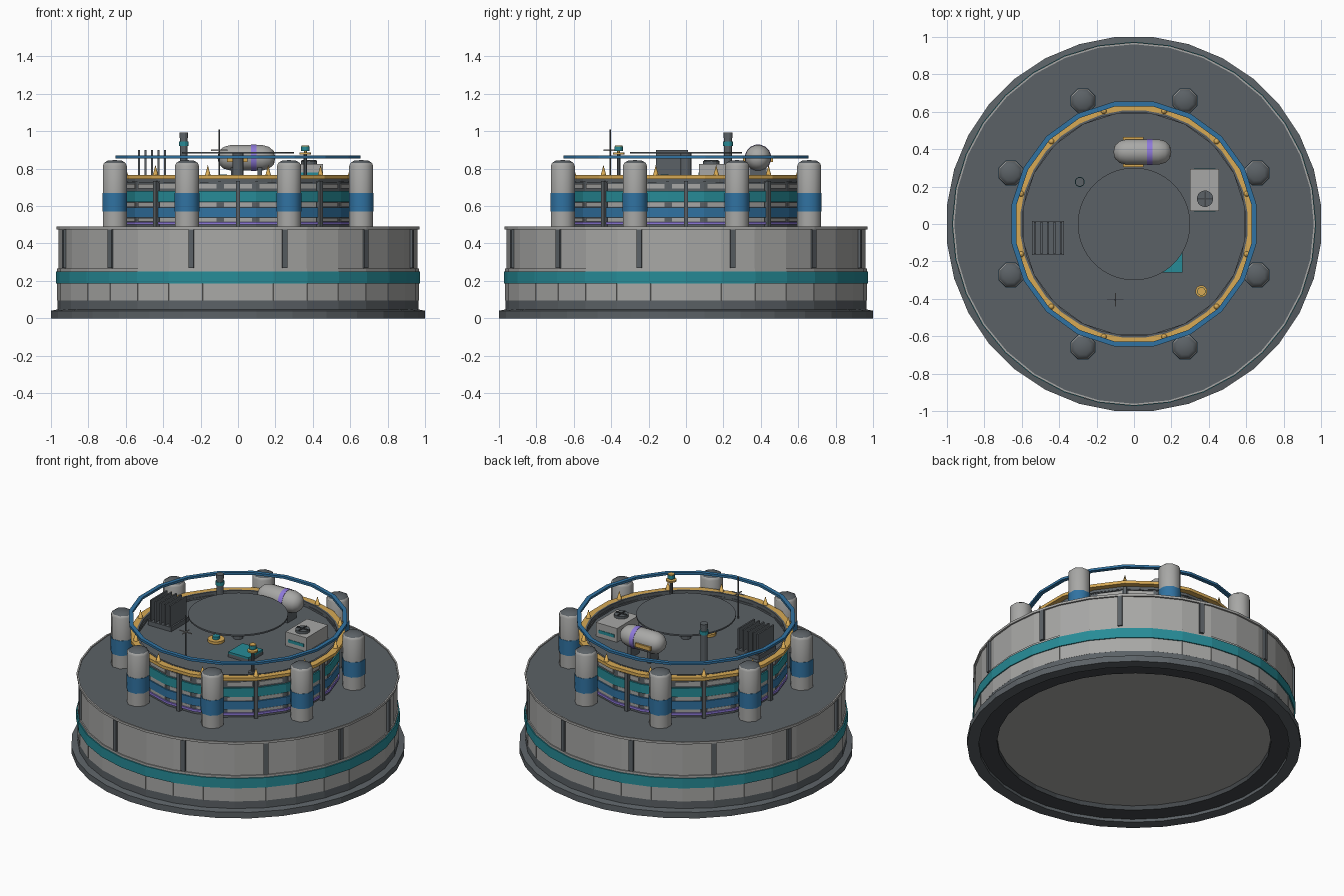
import bpy, bmesh
from math import pi, sin, cos, radians
from mathutils import Matrix

cube = bpy.data.objects.get("Cube")
if cube:
    bpy.data.objects.remove(cube, do_unlink=True)


def material(name, rgb):
    m = bpy.data.materials.new(name)
    m.use_nodes = True
    m.diffuse_color = (*rgb, 1)
    m.node_tree.nodes["Principled BSDF"].inputs["Base Color"].default_value = (*rgb, 1)
    return m


LIGHT = material("light grey panel", (0.39, 0.39, 0.38))
DARK = material("slate deck", (0.105, 0.12, 0.132))
CHAR = material("charcoal trim", (0.055, 0.062, 0.068))
TEAL = material("teal", (0.02, 0.26, 0.31))
BLUE = material("blue", (0.03, 0.17, 0.36))
GOLD = material("gold", (0.68, 0.40, 0.09))
PURPLE = material("violet", (0.27, 0.19, 0.70))
ROOF = 0.733  # height of the drum roof


def finish(name, bm, mats):
    bmesh.ops.recalc_face_normals(bm, faces=bm.faces[:])
    me = bpy.data.meshes.new(name)
    bm.to_mesh(me)
    bm.free()
    for m in mats:
        me.materials.append(m)
    ob = bpy.data.objects.new(name, me)
    bpy.context.collection.objects.link(ob)
    return ob


def smooth(ob):
    bpy.ops.object.select_all(action="DESELECT")
    ob.select_set(True)
    bpy.context.view_layer.objects.active = ob
    bpy.ops.object.shade_smooth_by_angle(angle=radians(50))


def lathe(name, profile, sides, mats, at=(0, 0, 0), flat=True, closed=False, axis="Z"):
    """Revolve (radius, z) points; mats is one material or one per segment."""
    bm = bmesh.new()
    grow, shift = (1 / cos(pi / sides), 0.5) if flat else (1, 0)
    rings = []
    for r, z in profile:
        if r == 0:
            rings.append([bm.verts.new((0, 0, z))] * sides)
        else:
            rings.append([bm.verts.new((r * grow * cos(2 * pi * (i + shift) / sides),
                                        r * grow * sin(2 * pi * (i + shift) / sides), z))
                          for i in range(sides)])
    count = len(rings) if closed else len(rings) - 1
    per_segment = mats if isinstance(mats, list) else [mats] * count
    palette = list(dict.fromkeys(per_segment))
    for s in range(count):
        a, b = rings[s], rings[(s + 1) % len(rings)]
        for i in range(sides):
            j = (i + 1) % sides
            corners = list(dict.fromkeys((a[i], a[j], b[j], b[i])))
            if len(corners) > 2:
                bm.faces.new(corners).material_index = palette.index(per_segment[s])
    if axis == "X":
        bm.transform(Matrix.Rotation(pi / 2, 4, "Y"))
    bm.transform(Matrix.Translation(at))
    return finish(name, bm, palette)


def cylinder(name, r, z0, z1, mat, x=0, y=0, sides=12, top=None, flat=True):
    top = r if top is None else top
    prof = [(0, z0), (r, z0), (top, z1)] + ([(0, z1)] if top else [])
    return lathe(name, prof, sides, mat, (x, y, 0), flat)


def band(name, r0, r1, z0, z1, sides, mat, flat=True):
    return lathe(name, [(r0, z0), (r1, z0), (r1, z1), (r0, z1)], sides, mat, flat=flat, closed=True)


def box(name, x, y, z, mat, turn=0):
    """Box from (low, high) spans, turned about the vertical centre line."""
    bm = bmesh.new()
    bmesh.ops.create_cube(bm, size=1)
    spans = (x, y, z)
    bm.transform(Matrix.Rotation(turn, 4, "Z")
                 @ Matrix.Translation([(a + b) / 2 for a, b in spans])
                 @ Matrix.Diagonal([b - a for a, b in spans] + [1]))
    return finish(name, bm, [mat])


# Foundation with recessed underside
lathe("foundation", [(0, .05), (.82, .05), (.82, .02), (.93, .02), (.93, 0), (1, 0),
                     (1, .04), (.965, .047), (.94, .05), (.94, .1), (0, .1)], 32,
      [LIGHT, CHAR, CHAR] + [DARK] * 7)

# Lower wall and its panels
cylinder("lower_wall", .948, .08, .2, DARK, sides=32, flat=False)
band("lower_skirt", .93, .966, .04, .095, 32, DARK, False)
step = radians(11.25)
for i in range(32):
    box("lower_panel", (.935, .962), (-.0935, .0935), (.095, .186), LIGHT, (i + .5) * step)

# Teal belt, upper wall and roof ledge
band("teal_belt", .94, .974, .185, .25, 32, TEAL, False)
band("belt_lip", .94, .967, .25, .265, 32, LIGHT, False)
lathe("upper_wall", [(.94, .25), (.96, .25), (.96, .475), (.971, .475), (.971, .49),
                     (.961, .49), (.961, .48), (.94, .48)], 32, LIGHT, flat=False, closed=True)
cylinder("ledge_deck", .9615, .477, .484, DARK, sides=32, flat=False)
for i in range(12):
    box("wall_rib", (.94, .971), (-.014, .014), (.27, .475), DARK, radians(15 + 30 * i))

# Inner drum with coloured bands, light panels and posts
cylinder("drum", .6, .47, ROOF, DARK, sides=20)
for name, z0, z1, mat in (("violet_band", .5, .515, PURPLE), ("blue_band", .54, .592, BLUE),
                          ("teal_band", .622, .68, TEAL), ("drum_flange", .728, .745, DARK)):
    band(name, .59, .609, z0, z1, 20, mat)
for i in range(20):
    for z0, z1 in ((.518, .537), (.595, .619), (.693, .718)):
        box("drum_panel", (.59, .605), (-.075, .075), (z0, z1), LIGHT, i * pi / 10)
for i in range(8):
    box("drum_post", (.59, .63), (-.011, .011), (.48, .735), DARK, i * pi / 4)

# Parapet lining, gold rim with spikes, blue hoop
band("parapet_lining", .595, .607, ROOF - .01, .767, 32, DARK)
band("gold_rim", .598, .645, .745, .765, 20, GOLD)
for i in range(12):
    a = radians(15 + 30 * i)
    smooth(cylinder("rim_spike", .016, .76, .82, GOLD, .624 * cos(a), .624 * sin(a), 8, 0))
band("blue_hoop", .629, .655, .855, .87, 20, BLUE)

# Eight tanks around the drum
for i in range(8):
    a = radians(22.5 + 45 * i)
    smooth(lathe("side_tank", [(0, .475), (.064, .475), (.064, .57), (.066, .57), (.066, .67),
                               (.064, .67), (.064, .815), (.058, .83), (.04, .842), (0, .846)], 8,
                 [LIGHT, LIGHT, BLUE, BLUE, BLUE, LIGHT, LIGHT, DARK, DARK],
                 (.713 * cos(a), .713 * sin(a), 0)))

# Raised centre disc on its column
cylinder("centre_disc", .3, .88, .89, DARK, sides=48)
cylinder("centre_column", .03, ROOF, .88, DARK)

# Horizontal tank with violet band and gold saddle
half = [(0, -.155), (.035, -.147), (.058, -.122), (.068, -.085), (.068, .025), (.07, .025),
        (.07, .055), (.068, .055), (.068, .085), (.058, .122), (.035, .147), (0, .155)]
smooth(lathe("roof_tank", half, 16, [LIGHT] * 4 + [PURPLE] * 3 + [LIGHT] * 4,
             (.045, .385, .858), axis="X"))
for s in (-1, 1):
    y = .385 + s * .072
    box("tank_rail", (-.06, .05), (y - .007, y + .007), (.835, .86), GOLD)
    box("tank_foot", (.045 + s * .07 - .012, .045 + s * .07 + .012), (.34, .43), (ROOF, .81), DARK)

# Air unit with fan
box("air_unit", (.3, .455), (.07, .295), (ROOF, .825), LIGHT)
box("air_unit_stripe", (.32, .435), (.067, .298), (.76, .78), TEAL)
cylinder("fan_housing", .043, .82, .842, DARK, .38, .135, 16)
for w, d in ((.04, .004), (.004, .04)):
    box("fan_blade", (.38 - w, .38 + w), (.135 - d, .135 + d), (.84, .847), CHAR)

# Finned radiator
box("radiator_base", (-.545, -.375), (-.165, .015), (ROOF, .762), DARK)
for i in range(5):
    x = -.53 + .035 * i
    box("radiator_fin", (x - .005, x + .005), (-.16, .01), (.76, .9), DARK)

# Exhaust stack
cylinder("stack", .021, ROOF, .99, DARK, -.29, .225)
cylinder("stack_band", .026, .922, .945, TEAL, -.29, .225)
cylinder("stack_cap", .024, .965, .992, DARK, -.29, .225)

# Aerial mast
cylinder("mast", .004, ROOF, 1.01, DARK, -.1, -.405, 6)
box("mast_bar_across", (-.145, -.055), (-.4075, -.4025), (.895, .901), LIGHT)
box("mast_bar_along", (-.1025, -.0975), (-.44, -.37), (.895, .901), LIGHT)

# Beacon
cylinder("beacon_post", .009, ROOF, .88, DARK, .36, -.36, 8)
cylinder("beacon_dish", .031, .876, .886, GOLD, .36, -.36)
cylinder("beacon_neck", .008, .88, .9, GOLD, .36, -.36, 8)
cylinder("beacon_lamp", .022, .895, .918, TEAL, .36, -.36)
cylinder("beacon_cap", .02, .918, .923, GOLD, .36, -.36)
cylinder("beacon_foot", .025, ROOF, .743, DARK, .36, -.36)

# Teal hatch and small valve under the disc
box("hatch_frame", (.11, .26), (-.26, -.11), (ROOF, .755), DARK)
box("hatch_lid", (.11, .26), (-.26, -.11), (.755, .767), TEAL)
cylinder("valve_base", .05, ROOF, .75, GOLD, -.08, -.115)
cylinder("valve_cap", .022, .75, .768, TEAL, -.08, -.115)
